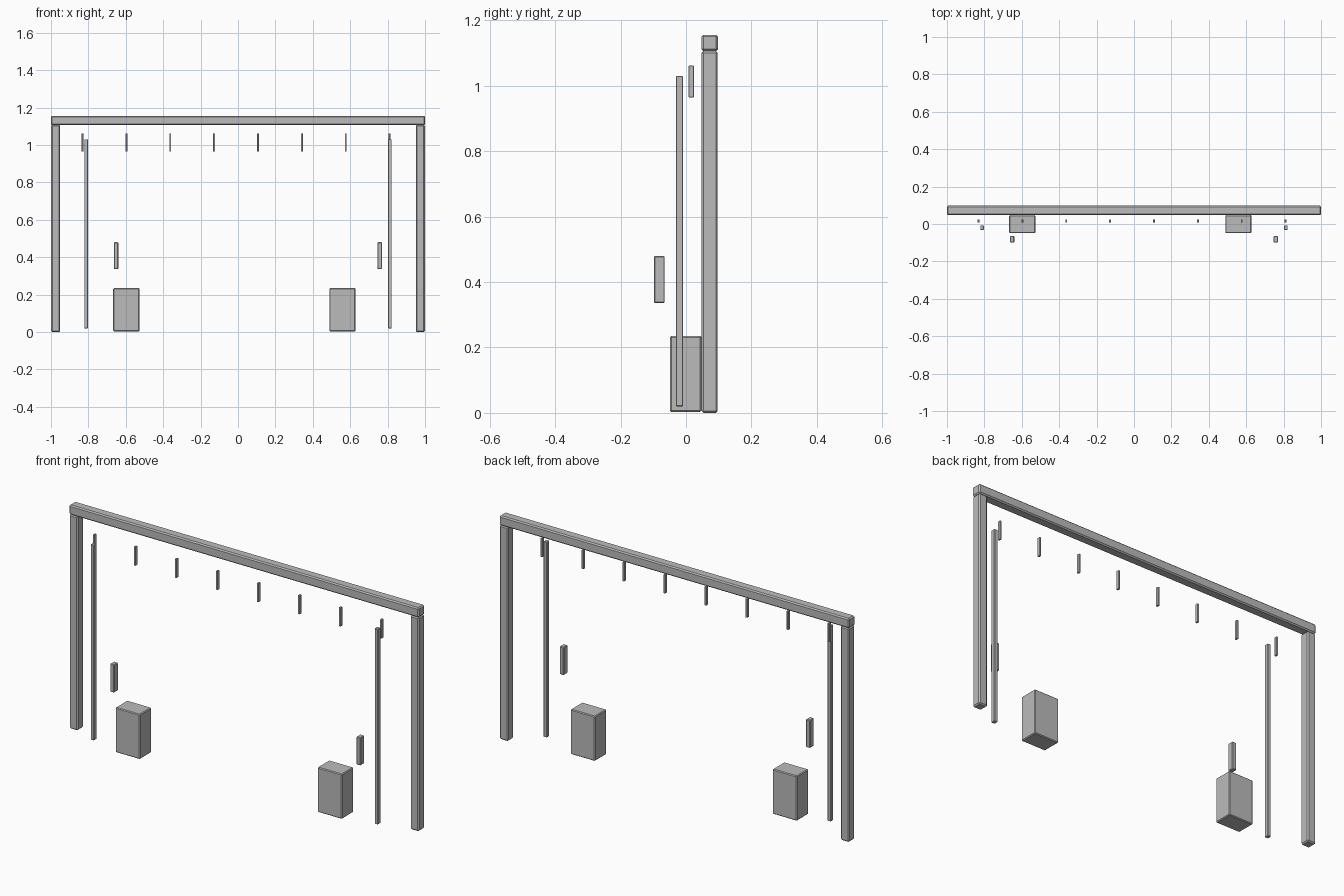
import bpy
import bmesh
from mathutils import Vector

cube = bpy.data.objects.get("Cube")
if cube:
    bpy.data.objects.remove(cube, do_unlink=True)

# Single flat grey
GREY = (0.5, 0.5, 0.5, 1.0)
grey = bpy.data.materials.new("plain grey")
grey.use_nodes = True
grey.diffuse_color = GREY
grey.node_tree.nodes["Principled BSDF"].inputs["Base Color"].default_value = GREY


def box(name, x, y, z, bevel):
    """Bevelled box from (min, max) ranges on each axis."""
    bm = bmesh.new()
    bmesh.ops.create_cube(bm, size=1)
    size = Vector([r[1] - r[0] for r in (x, y, z)])
    bmesh.ops.scale(bm, vec=size, verts=bm.verts)
    bmesh.ops.bevel(bm, geom=bm.edges[:], offset=bevel, segments=1,
                    profile=0.5, affect='EDGES')
    mesh = bpy.data.meshes.new(name)
    bm.to_mesh(mesh)
    bm.free()
    mesh.materials.append(grey)
    obj = bpy.data.objects.new(name, mesh)
    obj.location = [(r[0] + r[1]) / 2 for r in (x, y, z)]
    bpy.context.collection.objects.link(obj)
    return obj


def around(centre, width):
    return (centre - width / 2, centre + width / 2)


# Door frame: top beam
box("top_beam", (-1, 1), (0.047, 0.098), (1.106, 1.156), 0.006)

# Frame posts and slender poles, one per side
for side, s in (("left", 1), ("right", -1)):
    box(side + "_post", around(s * 0.975, 0.048), (0.048, 0.097), (0, 1.107), 0.006)
    box(side + "_pole", around(s * 0.812, 0.019), (-0.031, -0.009), (0.02, 1.03), 0.002)

# Floor blocks
for side, x in (("left", 0.558), ("right", -0.597)):
    box(side + "_floor_block", around(x, 0.14), (-0.049, 0.047), (0.003, 0.235), 0.004)

# Floating handles in front
for side, x in (("left", 0.757), ("right", -0.652)):
    box(side + "_handle", around(x, 0.024), (-0.098, -0.065), (0.336, 0.48), 0.003)

# Row of small hanging tabs below the beam
for i in range(8):
    box(f"hanging_tab_{i + 1}", around(-0.831 + i * 0.2345, 0.01),
        (0.008, 0.024), (0.964, 1.062), 0.0015)
